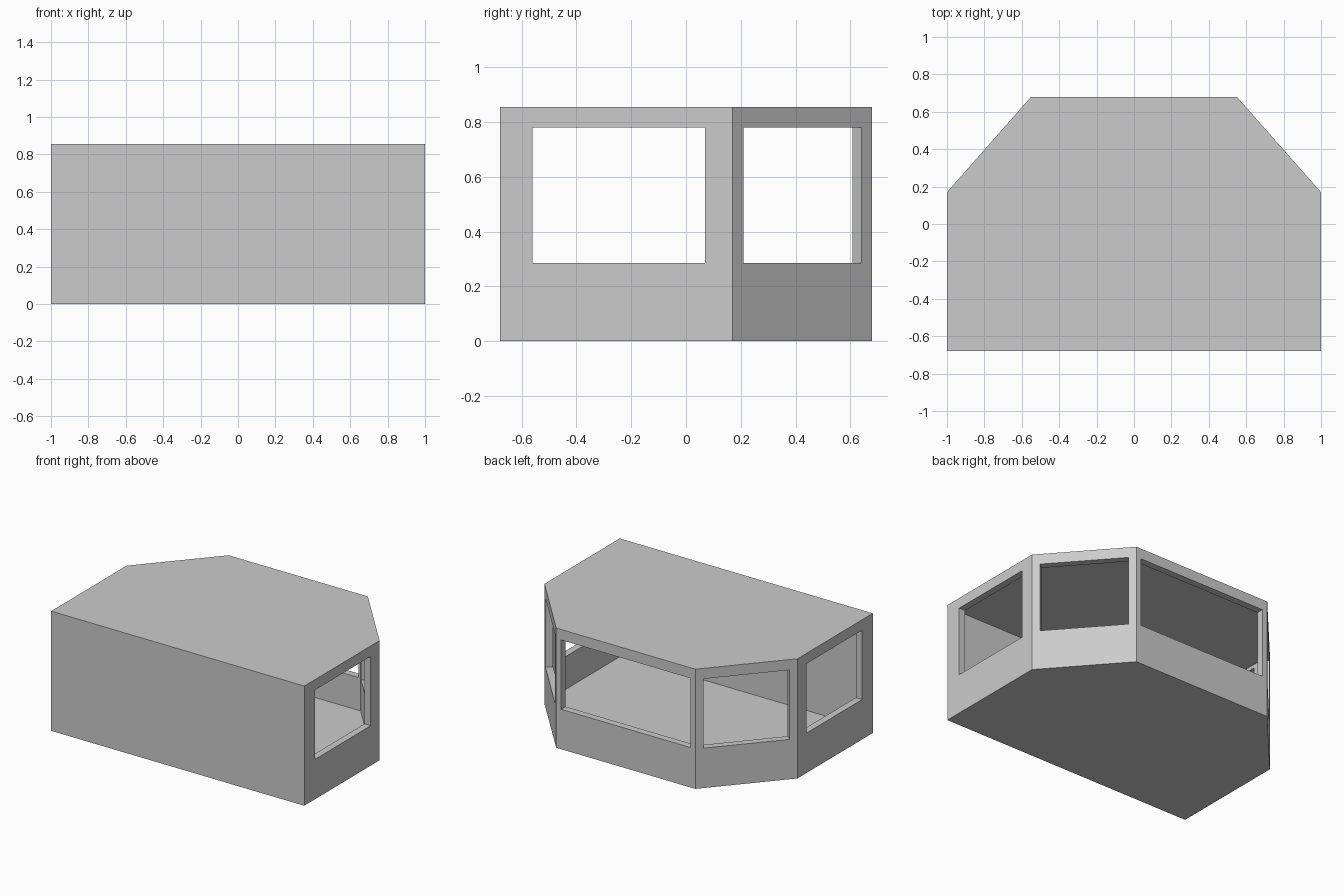
import bpy, bmesh
from mathutils import Vector

if "Cube" in bpy.data.objects:
    bpy.data.objects.remove(bpy.data.objects["Cube"])

HEIGHT = 0.855
WALL = 0.05
SILL, LINTEL = 0.285, 0.78
# Footprint, counter-clockwise from the front left corner
OUTLINE = [Vector(p) for p in ((-1, -0.68), (1, -0.68), (1, 0.17),
                               (0.55, 0.68), (-0.55, 0.68), (-1, 0.17))]


def prism(name, points, z0, z1):
    """Extrude a flat outline between two heights."""
    bm = bmesh.new()
    base = bm.faces.new([bm.verts.new((p[0], p[1], z0)) for p in points])
    ext = bmesh.ops.extrude_face_region(bm, geom=[base])
    top = [v for v in ext["geom"] if isinstance(v, bmesh.types.BMVert)]
    bmesh.ops.translate(bm, verts=top, vec=(0, 0, z1 - z0))
    bmesh.ops.recalc_face_normals(bm, faces=bm.faces)
    mesh = bpy.data.meshes.new(name)
    bm.to_mesh(mesh)
    bm.free()
    ob = bpy.data.objects.new(name, mesh)
    bpy.context.collection.objects.link(ob)
    return ob


def outward(a, b):
    d = (b - a).normalized()
    return Vector((d.y, -d.x))


def inset(points, t):
    """Move every wall of the outline inward by t."""
    result = []
    for i, p in enumerate(points):
        n1 = outward(points[i - 1], p)
        n2 = outward(p, points[(i + 1) % len(points)])
        result.append(p - (n1 + n2) * t / (1 + n1.dot(n2)))
    return result


def cut(target, cutter):
    mod = target.modifiers.new(cutter.name, 'BOOLEAN')
    mod.operation = 'DIFFERENCE'
    mod.solver = 'EXACT'
    mod.object = cutter
    cutter.hide_render = True
    cutter.display_type = 'WIRE'


# Cabin body and hollow interior
cabin = prism("cabin_shell", OUTLINE, 0, HEIGHT)
cut(cabin, prism("room_cutter", inset(OUTLINE, WALL), WALL, HEIGHT - WALL))

# Window openings: wall index, margin at wall start, margin at wall end
for i, m0, m1 in ((1, 0.12, 0.10), (2, 0.053, 0.053), (3, 0.04, 0.04),
                  (4, 0.053, 0.053), (5, 0.10, 0.12)):
    a, b = OUTLINE[i], OUTLINE[(i + 1) % 6]
    d, n = (b - a).normalized(), outward(a, b) * (WALL + 0.015)
    s, e = a + d * m0, b - d * m1
    cut(cabin, prism(f"window_cutter_{i}", [s - n, s + n, e + n, e - n], SILL, LINTEL))

# Apply the cuts and clear the cutters away
bpy.context.view_layer.update()
graph = bpy.context.evaluated_depsgraph_get()
final = bpy.data.meshes.new_from_object(cabin.evaluated_get(graph))
cabin.modifiers.clear()
cabin.data = final
for ob in list(bpy.data.objects):
    if ob is not cabin:
        bpy.data.objects.remove(ob)
